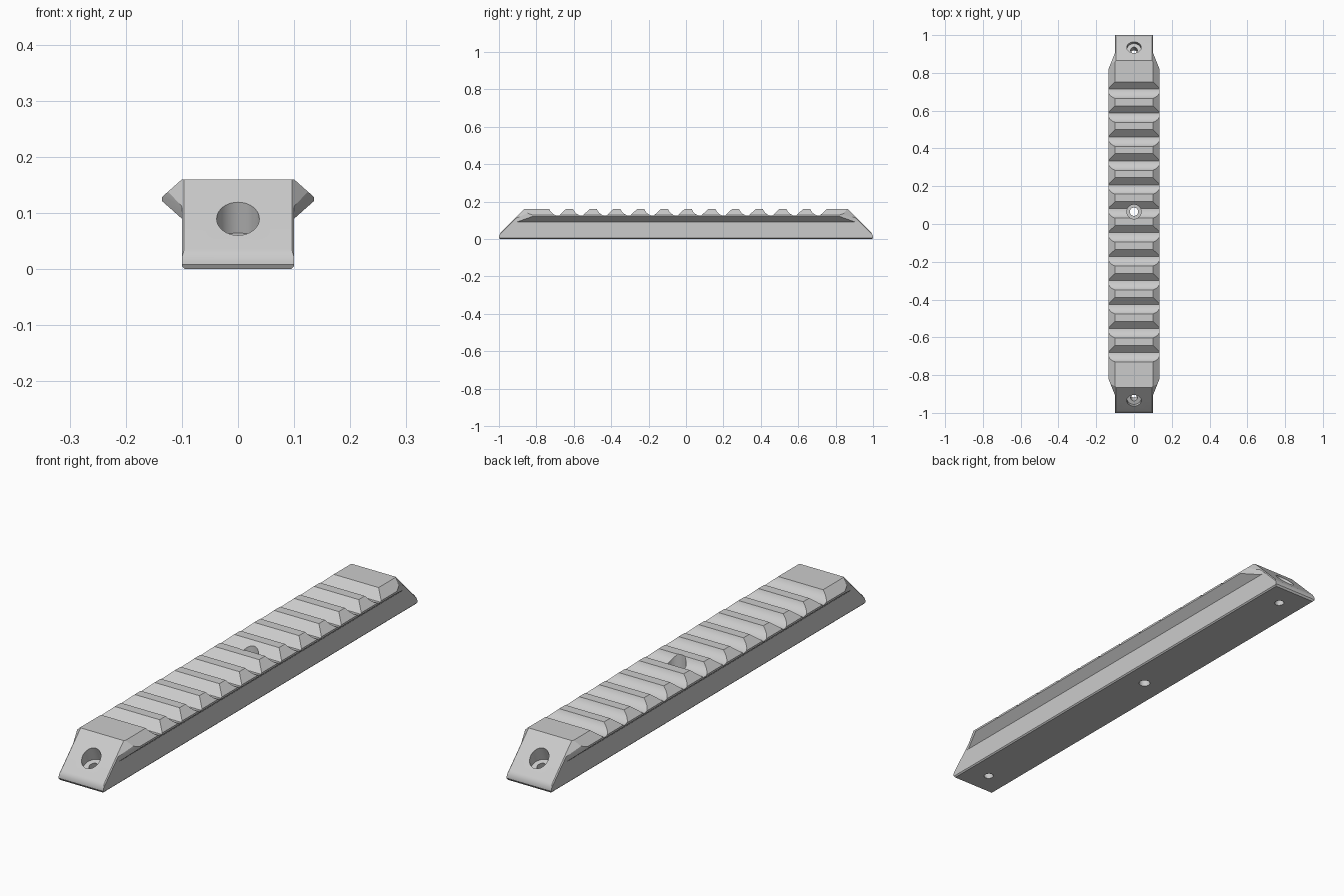
import bpy
import bmesh
from math import sin, cos, radians, pi
from mathutils import Vector, Matrix

cube = bpy.data.objects.get("Cube")
if cube:
    bpy.data.objects.remove(cube, do_unlink=True)

TOP, FLOOR = 0.16, 0.125        # tooth top and groove floor heights
HALF = 0.1                      # half width of the base
GROOVES, PITCH = 12, 0.1268
FIRST = -0.73                   # where the first groove starts
HOLE_TILT = radians(21)

helpers = []


def link(name, bm):
    bmesh.ops.recalc_face_normals(bm, faces=bm.faces)
    mesh = bpy.data.meshes.new(name)
    bm.to_mesh(mesh)
    bm.free()
    obj = bpy.data.objects.new(name, mesh)
    bpy.context.collection.objects.link(obj)
    return obj


def prism(name, points, place, start, end):
    """Extrude a 2D outline; place(a, b, depth) gives the 3D point."""
    bm = bmesh.new()
    low = [bm.verts.new(place(a, b, start)) for a, b in points]
    high = [bm.verts.new(place(a, b, end)) for a, b in points]
    bm.faces.new(low)
    bm.faces.new(high)
    for i in range(len(points)):
        j = (i + 1) % len(points)
        bm.faces.new((low[i], low[j], high[j], high[i]))
    return link(name, bm)


def mirrored(points):
    return points + [(-a, b) for a, b in reversed(points)]


def drill(name, radius, base, tilt, start, end):
    """Round cutter along its own axis, from start to end, through base."""
    bm = bmesh.new()
    bmesh.ops.create_cone(bm, cap_ends=True, segments=40, radius1=radius, radius2=radius,
                          depth=end - start,
                          matrix=Matrix.Translation((0, 0, (start + end) / 2)))
    bm.transform(Matrix.Translation(base) @ Matrix.Rotation(tilt, 4, 'X'))
    return link(name, bm)


def boolean(target, other, operation):
    mod = target.modifiers.new(other.name, 'BOOLEAN')
    mod.operation, mod.solver, mod.object = operation, 'EXACT', other
    other.hide_render = True
    helpers.append(other)


# Cross-section: straight base with wedge-shaped flanges
section = mirrored([(0.095, 0), (HALF, 0.005), (HALF, 0.09), (0.135, 0.121),
                    (0.135, 0.129), (HALF, TOP)])
rail = prism("accessory_rail", section, lambda a, b, d: (a, d, b), -1.1, 1.1)

# Side outline: rounded toe, sloping ends and the row of grooves
def toe(side):
    r = 0.04
    arc = [(side * (1 - r + r * cos(t)), 0.008 + r * sin(t))
           for t in (radians(45) * i / 6 for i in range(7))]
    return [(side * 0.995, 0)] + arc + [(side * 0.865, TOP)]

side = toe(-1)
fillet = (TOP - FLOOR) / (1 - cos(radians(70)))
width = fillet * sin(radians(70))
for g in range(GROOVES):
    y = FIRST + g * PITCH
    for i in range(9):
        t = radians(70) * (1 - i / 8)
        side.append((y + width - fillet * sin(t), FLOOR + fillet * (1 - cos(t))))
    side.append((y + 0.088, TOP))
side += reversed(toe(1))
boolean(rail, prism("side_outline", side, lambda a, b, d: (d, a, b), -0.3, 0.3), 'INTERSECT')

# Plan outline: flanges tapering into the base at both ends
plan = [(HALF, -1.2), (HALF, -0.907), (0.135, -0.82),
        (0.135, 0.82), (HALF, 0.907), (HALF, 1.2)]
plan = [(x + 0.0002, y) for x, y in plan]
boolean(rail, prism("plan_outline", mirrored(plan), lambda a, b, d: (a, b, d), -0.1, 0.4),
        'INTERSECT')

# Tilted counterbored screw holes in the sloping ends, upright one in the middle
for name, base, tilt, floor, small in (
        ("front", (0, -0.935, 0.09), HOLE_TILT, -0.042, 0.018),
        ("back", (0, 0.935, 0.09), -HOLE_TILT, -0.042, 0.018),
        ("middle", (0, 0.065, 0.09), 0, -0.03, 0.022)):
    boolean(rail, drill(name + "_counterbore", 0.038, base, tilt, floor, 0.2), 'DIFFERENCE')
    boolean(rail, drill(name + "_screw_hole", small, base, tilt, -0.2, 0.1), 'DIFFERENCE')

# Bake the cuts, then remove the cutters
bpy.context.view_layer.update()
baked = bpy.data.meshes.new_from_object(
    rail.evaluated_get(bpy.context.evaluated_depsgraph_get()))
rail.modifiers.clear()
rail.data = baked
for helper in helpers:
    bpy.data.objects.remove(helper, do_unlink=True)

# Fine chamfers along the side edges of the sloping ends
bm = bmesh.new()
bm.from_mesh(baked)
bmesh.ops.remove_doubles(bm, verts=bm.verts, dist=0.00005)
for sx in (-1, 1):
    for sy in (-1, 1):
        normal = Vector((sx, sy * sin(pi / 4), sin(pi / 4)))
        point = Vector((sx * (HALF - 0.004), sy * 0.865, TOP))
        cut = bmesh.ops.bisect_plane(bm, geom=bm.verts[:] + bm.edges[:] + bm.faces[:],
                                     plane_co=point, plane_no=normal, clear_outer=True)
        rim = [e for e in cut['geom_cut'] if isinstance(e, bmesh.types.BMEdge)]
        bmesh.ops.holes_fill(bm, edges=rim, sides=0)
bmesh.ops.recalc_face_normals(bm, faces=bm.faces)
bm.to_mesh(baked)
bm.free()

# Single metal colour
metal = bpy.data.materials.new("plain_grey_metal")
metal.use_nodes = True
grey = (0.6, 0.6, 0.6, 1)
metal.diffuse_color = grey
metal.node_tree.nodes["Principled BSDF"].inputs["Base Color"].default_value = grey
baked.materials.clear()
baked.materials.append(metal)

bpy.ops.object.select_all(action='DESELECT')
rail.select_set(True)
bpy.context.view_layer.objects.active = rail
bpy.ops.object.shade_smooth_by_angle(angle=radians(30))
